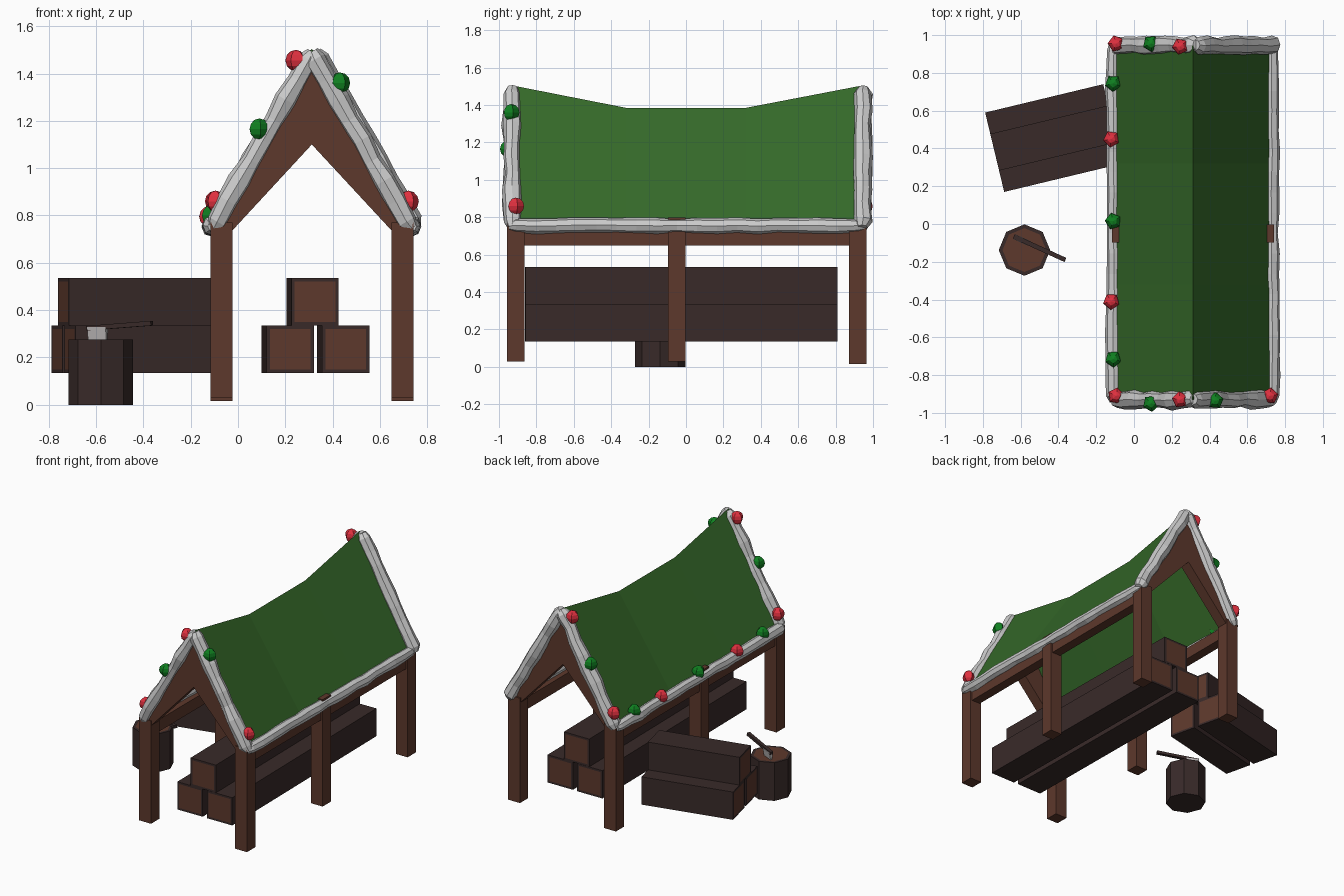
import bpy, bmesh, math, random
from mathutils import Vector, Matrix

if "Cube" in bpy.data.objects:
    bpy.data.objects.remove(bpy.data.objects["Cube"])

random.seed(4)

def mat(name, r, g, b):
    m = bpy.data.materials.new(name)
    m.diffuse_color = (r, g, b, 1)
    m.use_nodes = True
    m.node_tree.nodes["Principled BSDF"].inputs["Base Color"].default_value = m.diffuse_color
    return m

WOOD = mat("wood", 0.11, 0.04, 0.025)
BARK = mat("bark", 0.04, 0.023, 0.022)
GREEN = mat("roof_green", 0.035, 0.14, 0.022)
SNOW = mat("snow", 0.8, 0.8, 0.8)
STEEL = mat("steel", 0.5, 0.48, 0.48)
RED = mat("bauble_red", 0.75, 0.03, 0.05)
LEAF = mat("bauble_green", 0.005, 0.22, 0.015)

def finish(name, bm, *mats):
    bmesh.ops.recalc_face_normals(bm, faces=bm.faces[:])
    me = bpy.data.meshes.new(name)
    bm.to_mesh(me)
    bm.free()
    for m in mats:
        me.materials.append(m)
    ob = bpy.data.objects.new(name, me)
    bpy.context.collection.objects.link(ob)
    return ob

def box(name, lo, hi, m):
    lo, hi = Vector(lo), Vector(hi)
    bm = bmesh.new()
    bmesh.ops.create_cube(bm, size=1)
    for v in bm.verts:
        v.co = (lo + hi) / 2 + v.co * (hi - lo)
    return finish(name, bm, m)

def cut_ends(bm, axis, rim):
    """Inset the end faces and give them the bare wood colour."""
    bm.normal_update()
    ends = [f for f in bm.faces if abs(f.normal.dot(axis)) > 0.9]
    bmesh.ops.inset_individual(bm, faces=ends, thickness=rim)
    for f in ends:
        f.material_index = 1

def log(name, center, length, angle):
    bm = bmesh.new()
    bmesh.ops.create_cube(bm, size=1)
    bmesh.ops.scale(bm, vec=(length, 0.2, 0.2), verts=bm.verts)
    cut_ends(bm, Vector((1, 0, 0)), 0.02)
    bm.transform(Matrix.Translation(center) @ Matrix.Rotation(angle, 4, 'Z'))
    return finish(name, bm, BARK, WOOD)

def snow_tube(name, a, b, rings, r=0.044, sides=8):
    """Lumpy faceted tube with chamfered ends."""
    a, b = Vector(a), Vector(b)
    d = (b - a).normalized()
    u = d.cross(Vector((0, 1, 0)) if abs(d.y) < 0.5 else Vector((1, 0, 0))).normalized()
    w = d.cross(u)
    stops = [(-0.035, 0.6)] + [(i / (rings - 1) * (b - a).length, 1)
                               for i in range(rings)] + [((b - a).length + 0.035, 0.6)]
    bm = bmesh.new()
    loops = []
    for t, s in stops:
        k = random.uniform(0.9, 1.12) * s * r
        off = u * random.uniform(-.004, .004) + w * random.uniform(-.004, .004)
        loops.append([bm.verts.new(a + d * t + off + k * random.uniform(0.95, 1.07) *
                      (u * math.cos(j * math.tau / sides) + w * math.sin(j * math.tau / sides)))
                      for j in range(sides)])
    for p, q in zip(loops, loops[1:]):
        for j in range(sides):
            bm.faces.new((p[j], p[j - 1], q[j - 1], q[j]))
    bm.faces.new(loops[0])
    bm.faces.new(loops[-1])
    return finish(name, bm, SNOW)

# Posts and eave beams
for side, x in (("left", -0.07), ("right", 0.695)):
    for row, y, z0, z1 in (("front", -0.91, 0.03, 0.78), ("middle", -0.05, 0.03, 0.8),
                           ("back", 0.918, 0.015, 0.78)):
        top = 0.8 if row == "middle" else 0.77
        box(f"{row}_{side}_post", (x - 0.047, y - 0.047, z0), (x + 0.047, y + 0.047, top), WOOD)
    box(f"{side}_eave_beam", (x - 0.035, -0.9, 0.65), (x + 0.035, 0.9, 0.735), WOOD)

# Gable braces, arched underneath
for row, y in (("front", -0.95), ("back", 0.875)):
    bm = bmesh.new()
    pts = [(-0.1, 0.73), (-0.03, 0.73), (0.312, 1.1), (0.655, 0.73), (0.725, 0.73), (0.312, 1.46)]
    vs = [bm.verts.new((x, y, z)) for x, z in pts]
    halves = [bm.faces.new([vs[i] for i in q]) for q in ((0, 1, 2, 5), (2, 3, 4, 5))]
    ext = bmesh.ops.extrude_face_region(bm, geom=halves)["geom"]
    bmesh.ops.translate(bm, vec=(0, 0.08, 0), verts=[g for g in ext if isinstance(g, bmesh.types.BMVert)])
    finish(f"{row}_gable", bm, WOOD)

# Sagging roof sheet
bm = bmesh.new()
rows = [[bm.verts.new((-0.11, y, 0.755)), bm.verts.new((0.312, y, z)), bm.verts.new((0.735, y, 0.755))]
        for y, z in ((-0.93, 1.505), (-0.32, 1.385), (0.32, 1.385), (0.945, 1.505))]
for p, q in zip(rows, rows[1:]):
    for i in (0, 1):
        bm.faces.new((p[i], p[i + 1], q[i + 1], q[i]))
roof = finish("roof", bm, GREEN)
sol = roof.modifiers.new("thickness", 'SOLIDIFY')
sol.thickness = 0.012

# Snow edging
for row, y, dx in (("front", -0.93, 0), ("back", 0.945, 0.015)):
    snow_tube(f"{row}_left_gable_snow", (-0.09 + dx / 2, y, 0.775), (0.3 + dx, y, 1.46), 9, 0.046)
    snow_tube(f"{row}_right_gable_snow", (0.715 + dx, y, 0.775), (0.325 + dx, y, 1.46), 9, 0.046)
snow_tube("left_eave_snow", (-0.108, -0.91, 0.755), (-0.108, 0.92, 0.755), 18, 0.038)
snow_tube("right_eave_snow", (0.73, -0.91, 0.755), (0.73, 0.92, 0.755), 18, 0.038)

# Baubles
baubles = [(RED, -0.095, -0.91, 0.86), (LEAF, 0.09, -0.95, 1.165), (RED, 0.245, -0.93, 1.455),
           (LEAF, 0.43, -0.935, 1.36), (RED, 0.72, -0.91, 0.86), (RED, -0.095, 0.955, 0.86),
           (LEAF, 0.09, 0.955, 1.165), (RED, 0.245, 0.94, 1.455), (LEAF, -0.11, 0.745, 0.8),
           (RED, -0.12, 0.45, 0.795), (LEAF, -0.11, 0.015, 0.8), (RED, -0.12, -0.41, 0.795),
           (LEAF, -0.11, -0.715, 0.8)]
for i, (m, x, y, z) in enumerate(baubles):
    bm = bmesh.new()
    bmesh.ops.create_uvsphere(bm, u_segments=5, v_segments=6, radius=0.045)
    bm.transform(Matrix.Translation((x, y, z)) @ Matrix.Rotation(random.uniform(0, 6), 4, 'Z'))
    finish(f"bauble_{i + 1}", bm, m)

# Long logs stored under the roof
for name, x, z in (("left", 0.21, 0.235), ("right", 0.445, 0.235), ("top", 0.315, 0.435)):
    log(f"long_log_{name}", (x, -0.025, z), 1.67, math.radians(90.7))

# Short log pile beside the shelter
ang = math.radians(13.5)
for name, off, z in (("near", -0.116, 0.235), ("far", 0.116, 0.235), ("top", 0, 0.435)):
    log(f"short_log_{name}", (-0.425 - math.sin(ang) * off, 0.455 + math.cos(ang) * off, z), 0.643, ang)

# Chopping stump
bm = bmesh.new()
bmesh.ops.create_cone(bm, cap_ends=True, segments=8, radius1=0.136, radius2=0.136, depth=0.275)
cut_ends(bm, Vector((0, 0, 1)), 0.02)
for f in bm.faces:
    if f.calc_center_median().z < 0:
        f.material_index = 0
bm.transform(Matrix.Translation((-0.58, -0.138, 0.1375)))
finish("stump", bm, BARK, WOOD)

# Axe: handle and wedge head
place = Matrix.Translation((-0.5, -0.128, 0.334)) @ Matrix.Rotation(math.radians(-24.5), 4, 'Z')
handle = box("axe_handle", (-0.15, -0.012, -0.01), (0.15, 0.012, 0.01), BARK)
handle.matrix_world = place @ Matrix.Rotation(math.radians(-4), 4, 'Y')
head = box("axe_head", (-0.145, -0.014, -0.075), (-0.06, 0.014, -0.005), STEEL)
for v in head.data.vertices:
    if v.co.z < -0.05:
        v.co.y *= 0.2
head.matrix_world = place
